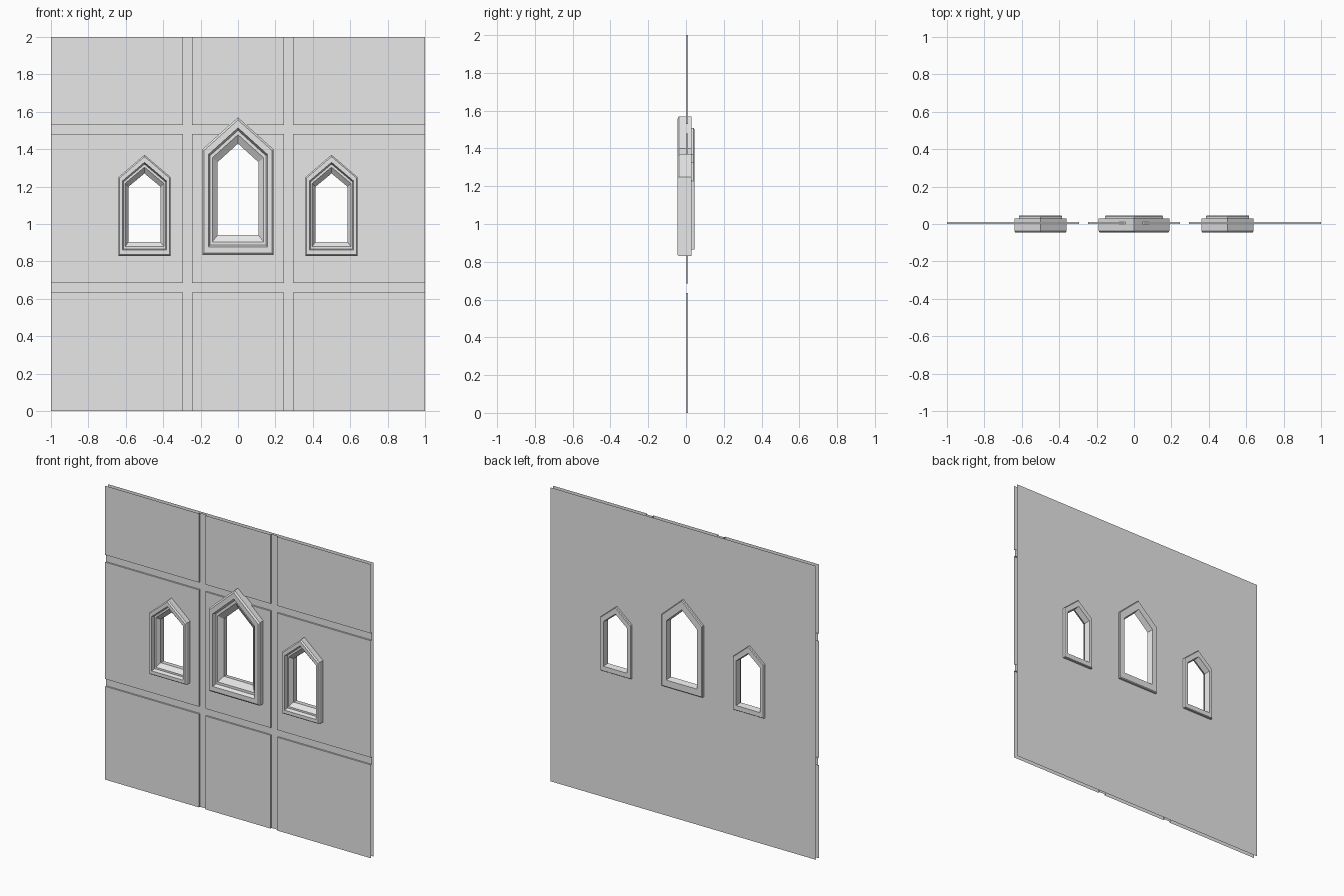
import bpy, bmesh

cube = bpy.data.objects.get("Cube")
if cube:
    bpy.data.objects.remove(cube, do_unlink=True)

stone = bpy.data.materials.new("pale_grey_stone")
stone.use_nodes = True
stone.diffuse_color = (0.8, 0.8, 0.8, 1)
stone.node_tree.nodes["Principled BSDF"].inputs["Base Color"].default_value = (0.8, 0.8, 0.8, 1)

FRONT, GROOVE, BACK = 0.0, 0.011, 0.029

# Window outlines: half width, bottom, shoulder, apex
LARGE = ((0.19, 0.835, 1.40, 1.57), (0.11, 0.94, 1.33, 1.43))
SMALL = ((0.14, 0.83, 1.25, 1.37), (0.085, 0.905, 1.20, 1.27))
WINDOWS = (("left_window", 0.5, SMALL), ("centre_window", 0, LARGE),
           ("right_window", -0.5, SMALL))

# Frame section: (0 = outer outline, 1 = opening), depth
SECTION = ((0, BACK), (0, -0.037), (0.1, -0.046), (0.4, -0.046),
           (0.5, -0.022), (0.66, -0.022), (0.84, -0.008), (1, 0.004),
           (0.92, 0.046), (0.5, 0.046), (0.45, 0.041), (0.45, BACK))


def arch(cx, shape, t):
    """Pointed outline blended between the outer edge and the opening."""
    w, bottom, shoulder, apex = (a + (b - a) * t for a, b in zip(*shape))
    return [(cx - w, bottom), (cx + w, bottom), (cx + w, shoulder),
            (cx, apex), (cx - w, shoulder)]


def finish(bm, name):
    mesh = bpy.data.meshes.new(name)
    bm.to_mesh(mesh)
    bm.free()
    mesh.materials.append(stone)
    obj = bpy.data.objects.new(name, mesh)
    bpy.context.collection.objects.link(obj)
    return obj


def sheet(bm, x0, x1, z0, z1, y, facing):
    """Flat sheet with a hole for every window centred inside it."""
    loops = [[(x0, z0), (x1, z0), (x1, z1), (x0, z1)]]
    for _, cx, shape in WINDOWS:
        if x0 < cx < x1 and z0 < 1.1 < z1:
            loops.append(arch(cx, shape, 0.85))
    edges = []
    for loop in loops:
        verts = [bm.verts.new((x, y, z)) for x, z in loop]
        edges += [bm.edges.new((verts[i - 1], verts[i])) for i in range(len(verts))]
    made = bmesh.ops.triangle_fill(bm, edges=edges, use_beauty=True, normal=(0, facing, 0))
    for f in made["geom"]:
        if isinstance(f, bmesh.types.BMFace):
            f.normal_update()
            if f.normal.y * facing < 0:
                f.normal_flip()


# Front skin: nine raised panels separated by shallow grooves
xs = (-1, -0.295, -0.245, 0.245, 0.295, 1)
zs = (0, 0.635, 0.685, 1.48, 1.53, 2)
bm = bmesh.new()
for i in range(5):
    for j in range(5):
        raised = i % 2 == 0 and j % 2 == 0
        x0, x1, z0, z1 = xs[i], xs[i + 1], zs[j], zs[j + 1]
        sheet(bm, x0, x1, z0, z1, FRONT if raised else GROOVE, -1)
        if not raised:
            continue
        # Panel sides, only where they meet a groove
        sides = ((i > 0, (x0, z1), (x0, z0)), (i < 4, (x1, z0), (x1, z1)),
                 (j > 0, (x0, z0), (x1, z0)), (j < 4, (x1, z1), (x0, z1)))
        for inner, (ax, az), (bx, bz) in sides:
            if inner:
                bm.faces.new([bm.verts.new(p) for p in (
                    (ax, FRONT, az), (ax, GROOVE, az), (bx, GROOVE, bz), (bx, FRONT, bz))])
bmesh.ops.remove_doubles(bm, verts=bm.verts, dist=0.0001)
finish(bm, "wall_front_panels")

# Plain back skin
bm = bmesh.new()
sheet(bm, -1, 1, 0, 2, BACK, 1)
finish(bm, "wall_back")

# Pointed window frames swept round their outlines
for name, cx, shape in WINDOWS:
    bm = bmesh.new()
    rings = [[bm.verts.new((x, y, z)) for x, z in arch(cx, shape, t)] for t, y in SECTION]
    for k in range(len(rings)):
        a, b = rings[k - 1], rings[k]
        for n in range(5):
            bm.faces.new((a[n - 1], a[n], b[n], b[n - 1]))
    bmesh.ops.recalc_face_normals(bm, faces=bm.faces)
    finish(bm, name + "_frame")
